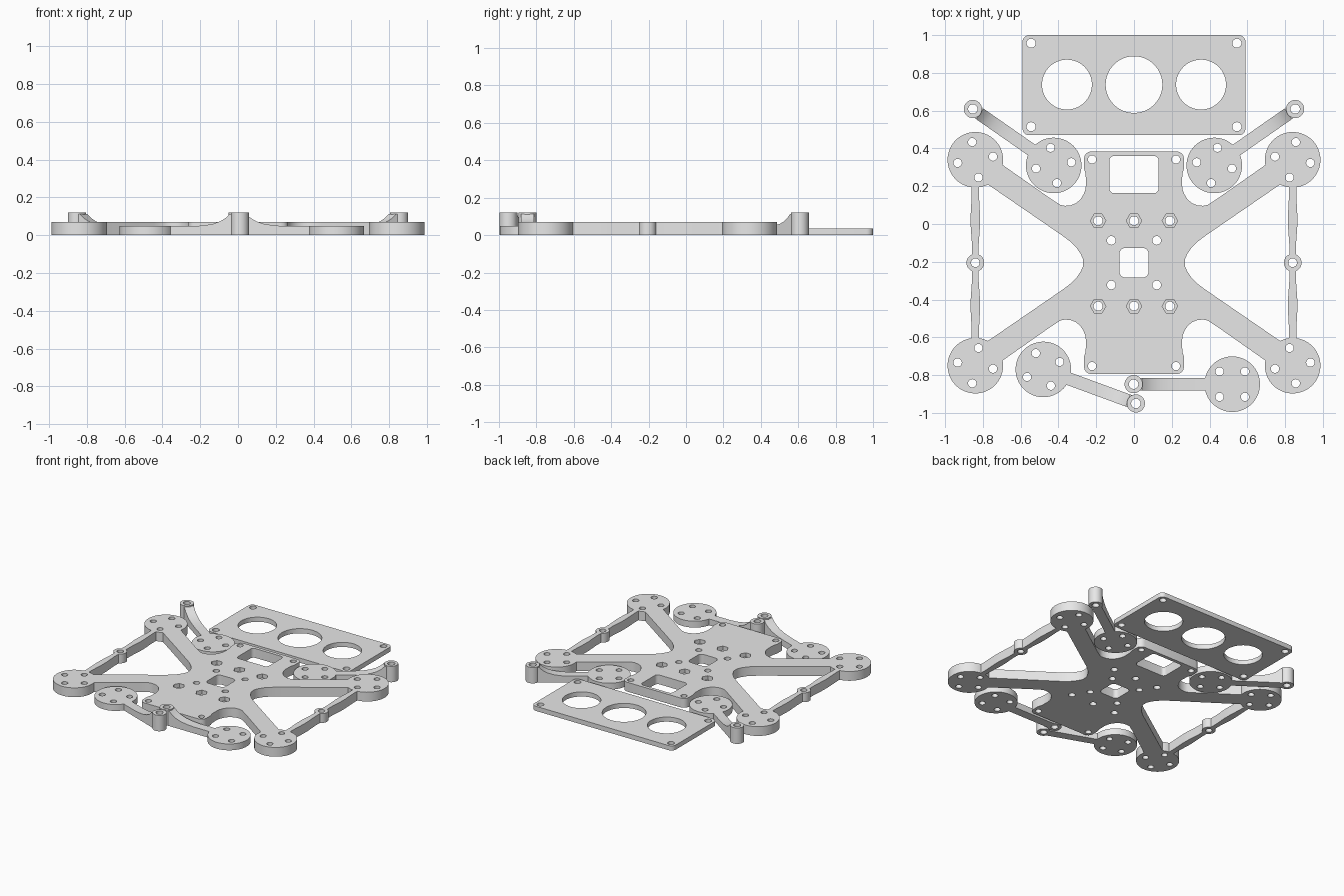
import bpy, bmesh
from math import sin, cos, pi, radians, atan2
from mathutils import Matrix

if "Cube" in bpy.data.objects:
    bpy.data.objects.remove(bpy.data.objects["Cube"])

grey = bpy.data.materials.new("light grey plastic")
grey.use_nodes = True
grey.diffuse_color = (0.8, 0.8, 0.8, 1)
grey.node_tree.nodes["Principled BSDF"].inputs["Base Color"].default_value = (0.8, 0.8, 0.8, 1)

MID = -0.205          # fore-aft symmetry line of the frame
FRAME_H = 0.07
DISC_R = 0.147


# ---------- helpers ----------
def circle(x, y, r, n=32):
    return [(x + r * cos(2 * pi * i / n), y + r * sin(2 * pi * i / n)) for i in range(n)]


def rounded_rect(x0, x1, y0, y1, r, n=6):
    pts = []
    corners = [(x1 - r, y1 - r), (x0 + r, y1 - r), (x0 + r, y0 + r), (x1 - r, y0 + r)]
    for q, (cx, cy) in enumerate(corners):
        for i in range(n + 1):
            a = (q + i / n) * pi / 2
            pts.append((cx + r * cos(a), cy + r * sin(a)))
    return pts


def ring_of_holes(x, y, angle, r=0.095):
    """Four screw holes around a mounting disc."""
    return [circle(x + r * cos(angle + k * pi / 2), y + r * sin(angle + k * pi / 2), 0.022, 20)
            for k in range(4)]


def prisms(name, outlines, z0, z1, matrix=None):
    """One object holding an upright prism for each outline."""
    bm = bmesh.new()
    for pts in outlines:
        face = bm.faces.new([bm.verts.new((x, y, z0)) for x, y in pts])
        top = bmesh.ops.extrude_face_region(bm, geom=[face])["geom"]
        bmesh.ops.translate(bm, vec=(0, 0, z1 - z0),
                            verts=[v for v in top if isinstance(v, bmesh.types.BMVert)])
    if matrix:
        bm.transform(matrix)
    bmesh.ops.recalc_face_normals(bm, faces=bm.faces)
    mesh = bpy.data.meshes.new(name)
    bm.to_mesh(mesh)
    bm.free()
    mesh.materials.append(grey)
    obj = bpy.data.objects.new(name, mesh)
    bpy.context.collection.objects.link(obj)
    return obj


def activate(obj):
    bpy.ops.object.select_all(action='DESELECT')
    obj.select_set(True)
    bpy.context.view_layer.objects.active = obj


def combine(obj, other, operation):
    mod = obj.modifiers.new("combine", 'BOOLEAN')
    mod.operation, mod.solver, mod.object = operation, 'EXACT', other
    activate(obj)
    bpy.ops.object.modifier_apply(modifier=mod.name)
    bpy.data.objects.remove(other)


def drill(obj, outlines, z0=-0.1, z1=0.3):
    combine(obj, prisms("cutter", outlines, z0, z1), 'DIFFERENCE')


def smooth(obj):
    activate(obj)
    bpy.ops.object.shade_smooth_by_angle(angle=radians(30))


# ---------- camera-style cover plate with three round openings ----------
plate = prisms("cover_plate", [rounded_rect(-0.59, 0.59, 0.47, 1.0, 0.035)], 0, 0.035)
drill(plate, [circle(0, 0.738, 0.15, 64)]
      + [circle(s * 0.355, 0.738, 0.132, 64) for s in (-1, 1)]
      + [circle(s * 0.545, y, 0.024, 24) for s in (-1, 1) for y in (0.515, 0.957)])
smooth(plate)

# ---------- main frame: body and arms from one quarter outline ----------
quarter = [(0.225, 0.59), (0.242, 0.586), (0.254, 0.577), (0.262, 0.565), (0.265, 0.55),
           (0.265, 0.50), (0.256, 0.47), (0.254, 0.415), (0.258, 0.385), (0.268, 0.36),
           (0.284, 0.335), (0.307, 0.315), (0.335, 0.304), (0.365, 0.301), (0.39, 0.306),
           (0.444, 0.341), (0.77, 0.57), (0.83, 0.453), (0.444, 0.188), (0.37, 0.137),
           (0.335, 0.11), (0.305, 0.08), (0.283, 0.048), (0.27, 0.02)]
half = quarter + [(x, -y) for x, y in reversed(quarter)]
outline = half + [(-x, y) for x, y in reversed(half)]
frame = prisms("main_frame", [[(x, y + MID) for x, y in outline]], 0, FRAME_H)

# side struts with a ring halfway, then the motor discs
strut_half = [(0.019, 0.47), (0.019, 0.36), (0.025, 0.25), (0.025, 0.2), (0.018, 0.1)]
strut = strut_half + [(w, -y) for w, y in reversed(strut_half)]
strut += [(-w, y) for w, y in reversed(strut)]
mounts = [(sx * 0.84, MID + sy * 0.545, sx, sy) for sx in (-1, 1) for sy in (-1, 1)]
pieces = [[[(s * 0.84 + x, MID + y) for x, y in strut] for s in (-1, 1)],
          [circle(s * 0.84, MID, 0.047) for s in (-1, 1)],
          [circle(x, y, DISC_R, 64) for x, y, sx, sy in mounts]]
for group in pieces:
    combine(frame, prisms("piece", group, 0, FRAME_H), 'UNION')

# through holes and windows
nuts = [(x, y) for x in (-0.19, 0, 0.19) for y in (0.017, -0.435)]
holes = [rounded_rect(-0.13, 0.13, 0.163, 0.36, 0.025),
         rounded_rect(-0.077, 0.077, MID - 0.078, MID + 0.078, 0.03)]
holes += [circle(x, y, 0.024, 24) for x, y in nuts]
for s in (-1, 1):
    holes.append(circle(s * 0.84, MID, 0.023, 24))
    for t in (-1, 1):
        holes.append(circle(s * 0.12, MID + t * 0.118, 0.023, 24))
        holes.append(circle(s * 0.222, MID + t * 0.547, 0.022, 24))
for x, y, sx, sy in mounts:
    holes += ring_of_holes(x, y, -sx * sy * radians(10))
drill(frame, holes)

# hexagonal nut recesses
drill(frame, [circle(x, y, 0.041, 6) for x, y in nuts], 0.04, 0.2)
smooth(frame)

# ---------- landing legs: disc, swept-up arm and post ----------
REACH = 0.522
profile = [(0.1, 0), (0.1, 0.048), (REACH - 0.25, 0.048), (REACH - 0.19, 0.052),
           (REACH - 0.14, 0.06), (REACH - 0.1, 0.073), (REACH - 0.07, 0.09),
           (REACH - 0.045, 0.112), (REACH, 0.112), (REACH, 0)]
stand_up = Matrix(((1, 0, 0, 0), (0, 0, -1, 0), (0, 1, 0, 0), (0, 0, 0, 1)))
leg = prisms("landing_leg", [circle(0, 0, DISC_R, 64)], 0, 0.048)
combine(leg, prisms("leg_arm", [profile], -0.034, 0.034, stand_up), 'UNION')
combine(leg, prisms("leg_post", [circle(REACH, 0, 0.048)], 0, 0.12), 'UNION')
drill(leg, ring_of_holes(0, 0, pi / 4) + [circle(REACH, 0, 0.025, 24)])
smooth(leg)

# disc centre and post centre of each leg
places = {"back_left_leg": (0.425, 0.31, 0.855, 0.61),
          "back_right_leg": (-0.425, 0.31, -0.855, 0.61),
          "front_right_leg": (-0.48, -0.77, 0.01, -0.95),
          "front_left_leg": (0.52, -0.848, 0.0, -0.848)}
for name, (x, y, px, py) in places.items():
    copy = bpy.data.objects.new(name, leg.data)
    bpy.context.collection.objects.link(copy)
    copy.location = (x, y, 0)
    copy.rotation_euler.z = atan2(py - y, px - x)
bpy.data.objects.remove(leg)
